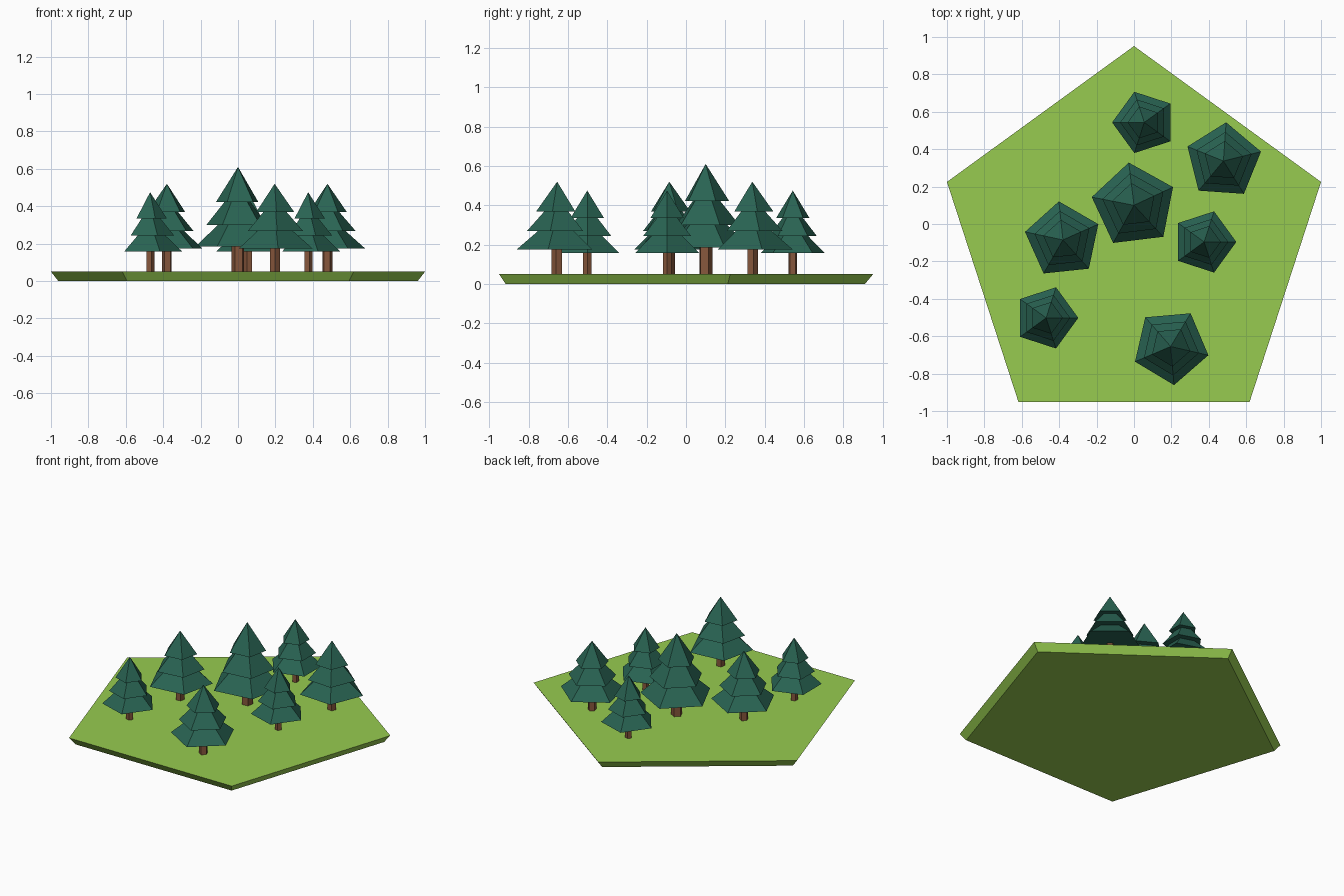
import bpy
import bmesh
from math import cos, sin, radians

if "Cube" in bpy.data.objects:
    bpy.data.objects.remove(bpy.data.objects["Cube"])


def material(name, color):
    mat = bpy.data.materials.new(name)
    mat.diffuse_color = (*color, 1)
    mat.use_nodes = True
    mat.node_tree.nodes["Principled BSDF"].inputs["Base Color"].default_value = mat.diffuse_color
    return mat


grass = material("grass", (0.31, 0.60, 0.08))
needles = material("needles", (0.022, 0.125, 0.085))
bark = material("bark", (0.24, 0.095, 0.045))


def lathe(name, profile, center, angle, mat, sides=5):
    """Spin (radius, z) points into a closed flat-faced solid."""
    bm = bmesh.new()
    rings = []
    for r, z in profile:
        if r == 0:
            rings.append([bm.verts.new((0, 0, z))] * sides)
        else:
            rings.append([bm.verts.new((r * cos(radians(angle + i * 360 / sides)),
                                        r * sin(radians(angle + i * 360 / sides)), z))
                          for i in range(sides)])
    for low, high in zip(rings, rings[1:]):
        for i in range(sides):
            j = (i + 1) % sides
            bm.faces.new(dict.fromkeys((low[i], low[j], high[j], high[i])))
    for ring, (r, z) in zip((rings[0], rings[-1]), (profile[0], profile[-1])):
        if r > 0:
            bm.faces.new(ring)
    bmesh.ops.recalc_face_normals(bm, faces=bm.faces)
    mesh = bpy.data.meshes.new(name)
    bm.to_mesh(mesh)
    bm.free()
    mesh.materials.append(mat)
    obj = bpy.data.objects.new(name, mesh)
    obj.location = (*center, 0)
    bpy.context.collection.objects.link(obj)
    return obj


# Pentagonal slab of ground, tapering towards the bottom
GROUND = 0.05
lathe("ground", [(1.01, 0), (1.0515, GROUND)], (0, -0.10), 90, grass)

# Three overlapping tiers: (radius, height) as fractions of the crown
CROWN = [(1, 0), (0.48, 0.27), (0.75, 0.27), (0.32, 0.56), (0.52, 0.56), (0, 1)]

# Size: crown radius, crown bottom, top, trunk radius
SIZES = {
    "large": (0.23, 0.185, 0.61, 0.035),
    "medium": (0.207, 0.175, 0.52, 0.028),
    "small": (0.172, 0.157, 0.475, 0.023),
}


def tree(size, x, y, angle):
    radius, bottom, top, trunk = SIZES[size]
    lathe(size + "_tree_trunk", [(trunk, GROUND), (trunk, bottom + 0.01)],
          (x, y), angle, bark)
    crown = [(r * radius, bottom + h * (top - bottom)) for r, h in CROWN]
    lathe(size + "_tree_crown", [(0, bottom)] + crown, (x, y), angle, needles)


# Grove of seven trees
for spec in [
    ("large", 0.0, 0.10, 97),
    ("medium", -0.38, -0.085, 96),
    ("medium", 0.478, 0.337, 86),
    ("medium", 0.196, -0.655, 59),
    ("small", 0.055, 0.543, 36),
    ("small", 0.375, -0.096, 0),
    ("small", -0.47, -0.502, 0),
]:
    tree(*spec)
